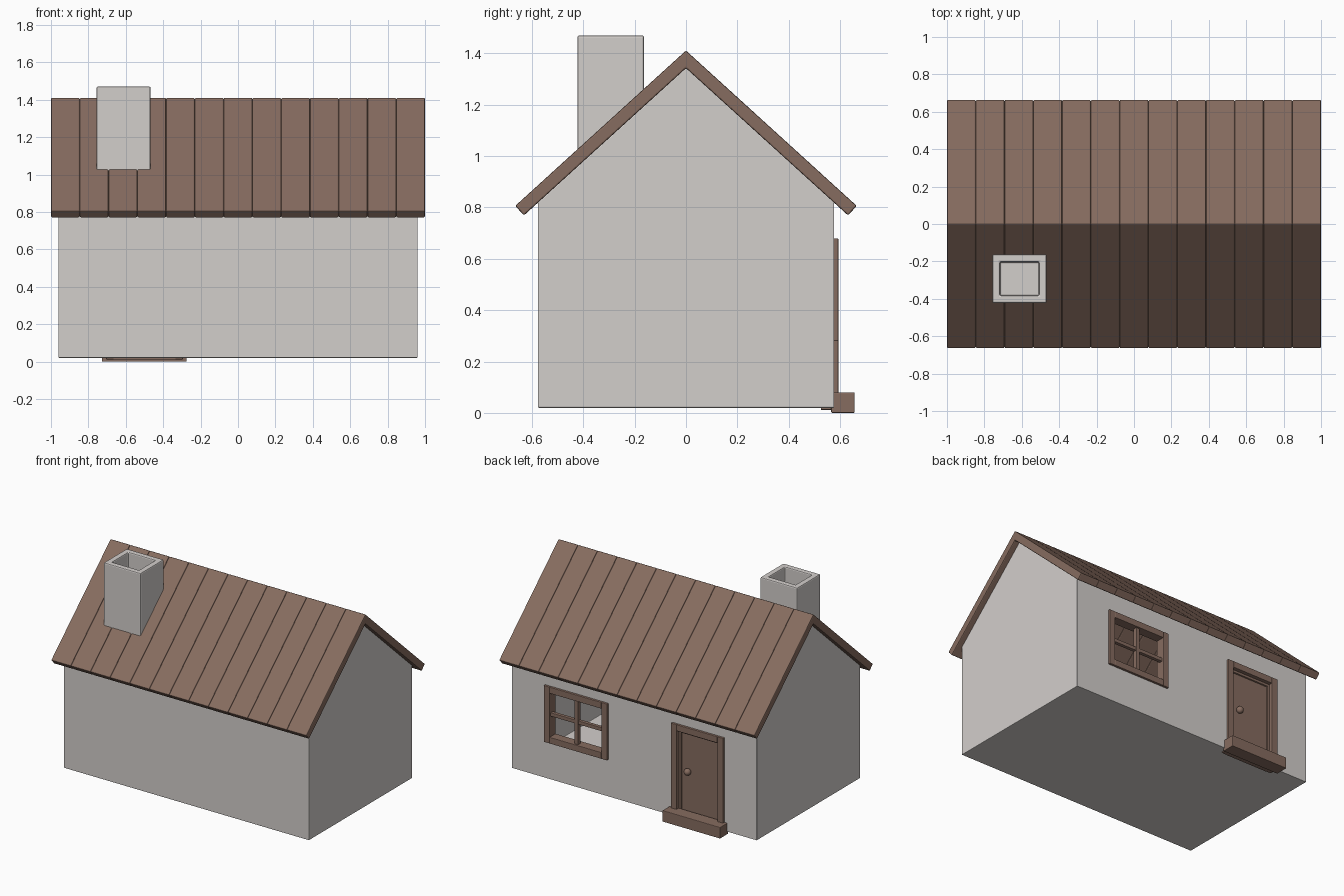
import bpy, bmesh, math

if "Cube" in bpy.data.objects:
    bpy.data.objects.remove(bpy.data.objects["Cube"])


def material(name, rgb):
    m = bpy.data.materials.new(name)
    m.diffuse_color = (*rgb, 1)
    m.use_nodes = True
    m.node_tree.nodes["Principled BSDF"].inputs["Base Color"].default_value = m.diffuse_color
    return m


GREY = material("plaster_grey", (0.65, 0.62, 0.60))
BROWN = material("wood_brown", (0.24, 0.15, 0.115))


def finish(name, bm, mat, bevel=0.0):
    bmesh.ops.recalc_face_normals(bm, faces=bm.faces[:])
    me = bpy.data.meshes.new(name)
    bm.to_mesh(me)
    bm.free()
    ob = bpy.data.objects.new(name, me)
    bpy.context.collection.objects.link(ob)
    me.materials.append(mat)
    if bevel:
        mod = ob.modifiers.new("bevel", 'BEVEL')
        mod.width, mod.segments = bevel, 2
        mod.limit_method = 'ANGLE'
    return ob


def prism(name, profile, x0, x1, mat, bevel=0.0):
    """Extrude a y-z profile along x."""
    bm = bmesh.new()
    face = bm.faces.new([bm.verts.new((x0, y, z)) for y, z in profile])
    new = bmesh.ops.extrude_face_region(bm, geom=[face])["geom"]
    bmesh.ops.translate(bm, vec=(x1 - x0, 0, 0),
                        verts=[v for v in new if isinstance(v, bmesh.types.BMVert)])
    return finish(name, bm, mat, bevel)


def box(name, x0, x1, y0, y1, z0, z1, mat, bevel=0.0):
    return prism(name, [(y0, z0), (y1, z0), (y1, z1), (y0, z1)], x0, x1, mat, bevel)


def cut(ob, *size):
    cutter = box("cutter", *size, ob.data.materials[0])
    cutter.hide_render = True
    mod = ob.modifiers.new("cut", 'BOOLEAN')
    mod.operation, mod.solver, mod.object = 'DIFFERENCE', 'EXACT', cutter
    bpy.context.view_layer.objects.active = ob
    bpy.ops.object.modifier_apply(modifier=mod.name)
    bpy.data.objects.remove(cutter)


def add_bevel(ob, width):
    mod = ob.modifiers.new("bevel", 'BEVEL')
    mod.width, mod.segments, mod.limit_method = width, 2, 'ANGLE'


# hollow house walls with gables, floor, window and door openings
walls = prism("walls", [(-0.577, 0.02), (0.577, 0.02), (0.577, 0.82), (0, 1.345), (-0.577, 0.82)],
              -0.96, 0.96, GREY)
cut(walls, -0.92, 0.92, -0.537, 0.537, 0.05, 2)
cut(walls, 0.23, 0.68, 0.4, 0.7, 0.30, 0.66)
cut(walls, -0.68, -0.32, 0.4, 0.7, 0.05, 0.655)
add_bevel(walls, 0.004)

# roof made of folded boards side by side
half = [(0.665, 0.806), (0.631, 0.769)]
chevron = [(0, 1.411)] + half + [(0, 1.342)] + [(-y, z) for y, z in reversed(half)]
N = 13
for i in range(N):
    prism(f"roof_board_{i + 1}", chevron, -1 + 2 * i / N, -1 + 2 * (i + 1) / N, BROWN, 0.006)

# chimney with foot following the roof slope, and flue opening
chimney = prism("chimney", [(-0.423, 0.995), (-0.163, 1.232), (-0.163, 1.47), (-0.423, 1.47)],
                -0.757, -0.467, GREY)
cut(chimney, -0.717, -0.507, -0.383, -0.203, 1.238, 1.6)
add_bevel(chimney, 0.008)


def frame(name, x0, x1, z0, z1, w, sill=True):
    """Surround of flat bars in the back wall."""
    y0, y1 = 0.525, 0.593
    box(name + "_left", x0, x0 + w, y0, y1, z0, z1, BROWN, 0.003)
    box(name + "_right", x1 - w, x1, y0, y1, z0, z1, BROWN, 0.003)
    box(name + "_top", x0 + w, x1 - w, y0, y1, z1 - w, z1, BROWN, 0.003)
    if sill:
        box(name + "_bottom", x0 + w, x1 - w, y0, y1, z0, z0 + w, BROWN, 0.003)


# window frame and glazing bars
frame("window_frame", 0.205, 0.70, 0.28, 0.68, 0.045)
box("window_bar_upright", 0.438, 0.467, 0.55, 0.58, 0.32, 0.64, BROWN, 0.003)
box("window_bar_across", 0.245, 0.66, 0.552, 0.578, 0.467, 0.493, BROWN, 0.003)

# door frame, leaf with inset panel, and knob
frame("door_frame", -0.705, -0.295, 0.012, 0.68, 0.045, False)
door = box("door", -0.665, -0.335, 0.525, 0.566, 0.012, 0.64, BROWN)
bm = bmesh.new()
bm.from_mesh(door.data)
front = [f for f in bm.faces if f.normal.y > 0.9]
bmesh.ops.inset_region(bm, faces=front, thickness=0.03)
bmesh.ops.inset_region(bm, faces=front, thickness=0.004, depth=-0.008)
bm.to_mesh(door.data)
bm.free()
bpy.ops.mesh.primitive_uv_sphere_add(segments=20, ring_count=12, radius=0.024,
                                     location=(-0.41, 0.57, 0.355))
knob = bpy.context.object
knob.name = "door_knob"
knob.data.materials.append(BROWN)
bpy.ops.object.shade_smooth_by_angle()

# doorstep
box("doorstep", -0.727, -0.275, 0.565, 0.657, 0.0, 0.08, BROWN, 0.004)
